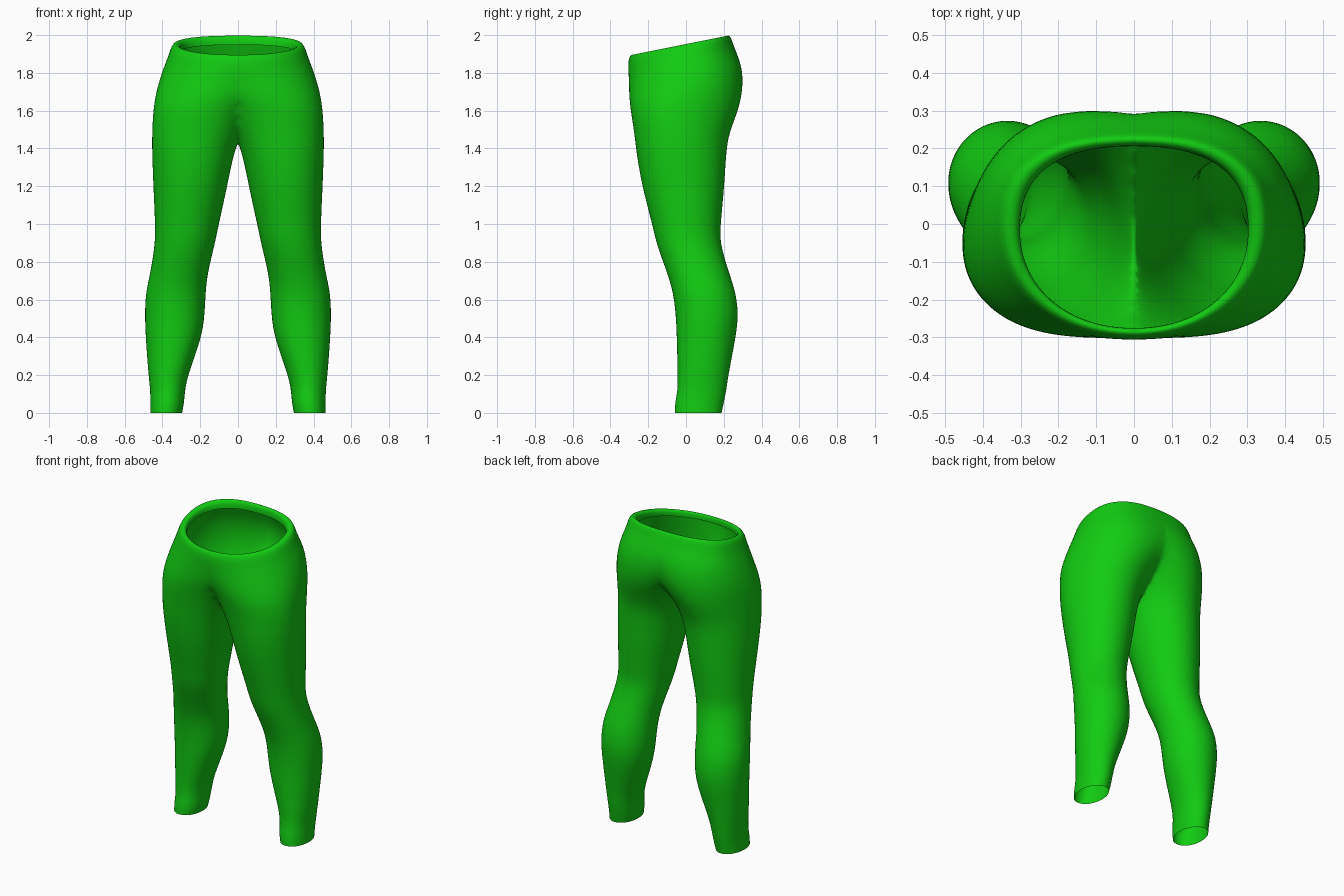
import bpy
import bmesh
import math

if "Cube" in bpy.data.objects:
    bpy.data.objects.remove(bpy.data.objects["Cube"], do_unlink=True)

SIDES = 24

# Leg sections from cuff to waist: height, inner x, outer x, front y, back y.
# Inner x below zero means the two halves overlap and merge into the hips.
SECTIONS = [
    (0, .295, .465, -.06, .19),
    (.05, .285, .465, -.06, .2),
    (.12, .28, .465, -.045, .215),
    (.2, .265, .475, -.045, .225),
    (.4, .19, .49, -.05, .265),
    (.52, .175, .495, -.055, .28),
    (.64, .17, .49, -.07, .265),
    (.74, .16, .465, -.1, .23),
    (.9, .12, .44, -.16, .18),
    (1, .1, .44, -.18, .185),
    (1.2, .055, .45, -.235, .205),
    (1.38, .02, .457, -.265, .215),
    (1.48, -.02, .457, -.275, .23),
    (1.6, -.08, .452, -.295, .28),
    (1.7, -.2, .437, -.305, .308),
    (1.8, -.28, .407, -.305, .3),
    (1.88, -.36, .375, -.31, .262),
    (1.93, -.36, .36, -.308, .243),
    (1.957, -.34, .342, -.295, .23),
    (1.95, -.3, .305, -.278, .208),
    (1.91, -.3, .305, -.278, .208),
]


def clamp(t):
    return max(0.0, min(1.0, t))


def power(value, exponent):
    return math.copysign(abs(value) ** exponent, value)


def section_points(z, inner, outer, front, back):
    """Rounded section, widest towards the front at hip height."""
    waist = clamp((z - 1.6) / .33)
    hip = clamp(1 - abs(z - 1.6) / .4)
    cx, rx = (inner + outer) / 2, (outer - inner) / 2
    cy = (front + back) / 2 - .05 * hip + .03 * waist
    for i in range(SIDES):
        a = math.tau * i / SIDES
        c, s = math.cos(a), math.sin(a)
        e = 1 - .2 * waist if s > 0 else .95
        x = cx + rx * power(c, e)
        y = cy + power(s, e) * (back - cy if s > 0 else cy - front)
        # The waistband slopes down to the front
        yield x, y, z + waist * y * .2


def build_leggings(material):
    bm = bmesh.new()
    rings = [[bm.verts.new(p) for p in section_points(*row)] for row in SECTIONS]
    for low, high in zip(rings, rings[1:]):
        for i in range(SIDES):
            j = (i + 1) % SIDES
            bm.faces.new((low[i], low[j], high[j], high[i]))
    mesh = bpy.data.meshes.new("leggings")
    bm.to_mesh(mesh)
    bm.free()
    mesh.materials.append(material)
    obj = bpy.data.objects.new("leggings", mesh)
    bpy.context.collection.objects.link(obj)

    # Soften only the seam where the legs meet
    seam = obj.vertex_groups.new(name="seam")
    for v in mesh.vertices:
        near = clamp(1.6 - abs(v.co.x) / .12) * clamp((1.85 - v.co.z) / .1)
        if v.co.z > 1.3:
            seam.add([v.index], near, "REPLACE")

    subdivide = obj.modifiers.new("round", "SUBSURF")
    subdivide.levels = subdivide.render_levels = 2
    mirror = obj.modifiers.new("other_leg", "MIRROR")
    mirror.use_bisect_axis[0] = True
    mirror.merge_threshold = .004
    soften = obj.modifiers.new("soften_seam", "SMOOTH")
    soften.vertex_group = "seam"
    soften.factor = .5
    soften.iterations = 12

    bpy.context.view_layer.objects.active = obj
    obj.select_set(True)
    bpy.ops.object.shade_smooth()
    return obj


# Stretch fabric
green = bpy.data.materials.new("bright_green")
green.use_nodes = True
colour = (.006, .6, .006, 1)
green.diffuse_color = colour
green.node_tree.nodes["Principled BSDF"].inputs["Base Color"].default_value = colour

build_leggings(green)
